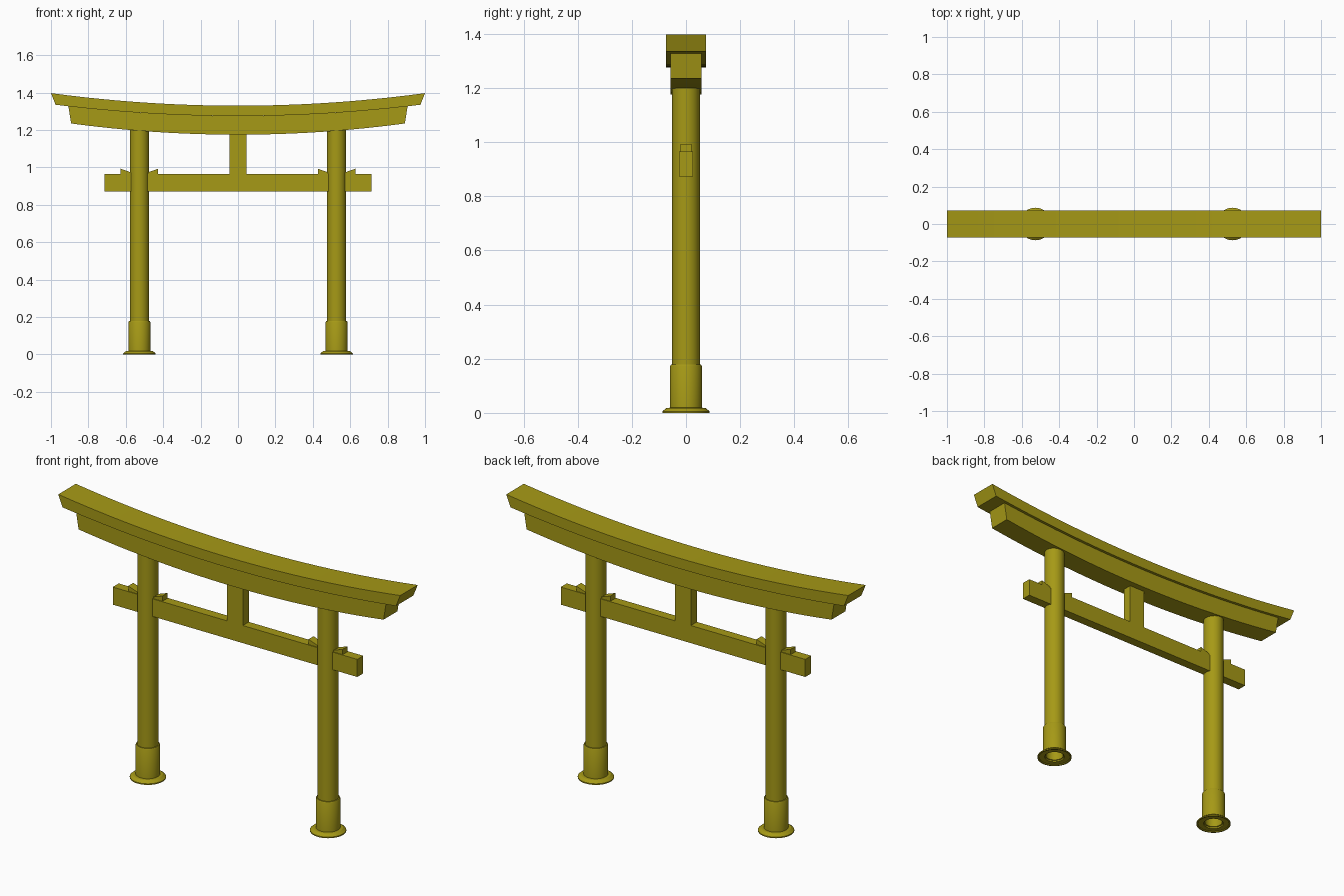
import bpy, bmesh, math

if "Cube" in bpy.data.objects:
    bpy.data.objects.remove(bpy.data.objects["Cube"])

paint = bpy.data.materials.new("olive yellow")
paint.diffuse_color = (0.38, 0.32, 0.008, 1)
paint.use_nodes = True
paint.node_tree.nodes["Principled BSDF"].inputs["Base Color"].default_value = paint.diffuse_color


def finish(bm, name, smooth=False):
    bmesh.ops.recalc_face_normals(bm, faces=bm.faces)
    me = bpy.data.meshes.new(name)
    bm.to_mesh(me)
    bm.free()
    ob = bpy.data.objects.new(name, me)
    bpy.context.collection.objects.link(ob)
    me.materials.append(paint)
    if smooth:
        bpy.ops.object.select_all(action='DESELECT')
        ob.select_set(True)
        bpy.context.view_layer.objects.active = ob
        bpy.ops.object.shade_smooth_by_angle(angle=math.radians(30))
    return ob


def extrude_profile(name, pts, half_y):
    """Extrude an xz outline symmetrically along y."""
    bm = bmesh.new()
    a = [bm.verts.new((x, -half_y, z)) for x, z in pts]
    b = [bm.verts.new((x, half_y, z)) for x, z in pts]
    n = len(pts)
    bm.faces.new(a)
    bm.faces.new(b[::-1])
    for i in range(n):
        j = (i + 1) % n
        bm.faces.new((a[i], b[i], b[j], a[j]))
    return finish(bm, name)


def curved_beam(name, half_y, top, bottom, n=24):
    """top / bottom = (half length, z at middle, z at end)."""
    bm = bmesh.new()
    rings = []
    for i in range(n + 1):
        t = -1 + 2 * i / n
        ring = []
        for (hx, z0, z1), ys in ((bottom, (-1, 1)), (top, (1, -1))):
            for s in ys:
                ring.append(bm.verts.new((t * hx, s * half_y, z0 + (z1 - z0) * t * t)))
        rings.append(ring)
    for r, q in zip(rings, rings[1:]):
        for k in range(4):
            m = (k + 1) % 4
            bm.faces.new((r[k], r[m], q[m], q[k]))
    bm.faces.new(rings[0])
    bm.faces.new(rings[-1])
    return finish(bm, name)


def lathe(name, cx, profile, n=32):
    """Revolve a closed (radius, z) loop around a vertical axis at cx."""
    bm = bmesh.new()
    rings = [[bm.verts.new((cx + r * math.cos(2 * math.pi * i / n),
                            r * math.sin(2 * math.pi * i / n), z))
              for i in range(n)] for r, z in profile]
    for k in range(len(rings)):
        p, q = rings[k], rings[(k + 1) % len(rings)]
        for i in range(n):
            j = (i + 1) % n
            bm.faces.new((p[i], p[j], q[j], q[i]))
    return finish(bm, name, True)


def box(name, hx, hy, z0, z1):
    return extrude_profile(name, [(-hx, z0), (hx, z0), (hx, z1), (-hx, z1)], hy)


# Curved double lintel
curved_beam("top_lintel", 0.073, (1.0, 1.33, 1.397), (0.975, 1.275, 1.335))
curved_beam("lower_lintel", 0.058, (0.907, 1.275, 1.327), (0.892, 1.175, 1.235))

# Straight tie beam and centre strut
box("tie_beam", 0.715, 0.025, 0.872, 0.965)
box("centre_strut", 0.046, 0.025, 0.965, 1.19)

for side, s in (("left", -1), ("right", 1)):
    cx = 0.527 * s
    # Hollow pillar, sleeve and flared foot
    lathe(side + "_pillar", cx, [(0.044, 0.012), (0.051, 0.012), (0.051, 1.21), (0.044, 1.21)])
    lathe(side + "_sleeve", cx, [(0.052, 0.01), (0.059, 0.01), (0.059, 0.172),
                                 (0.056, 0.178), (0.049, 0.178)])
    lathe(side + "_foot", cx, [(0.05, 0.004), (0.078, 0.004), (0.08, 0.0), (0.087, 0.0),
                               (0.087, 0.006), (0.072, 0.018), (0.05, 0.02)])
    # Wedges either side of the pillar
    for label, d in (("inner", -1), ("outer", 1)):
        extrude_profile(side + "_" + label + "_wedge",
                        [(cx + s * d * 0.03, 0.955), (cx + s * d * 0.10, 0.955),
                         (cx + s * d * 0.10, 0.993), (cx + s * d * 0.03, 0.968)], 0.021)
